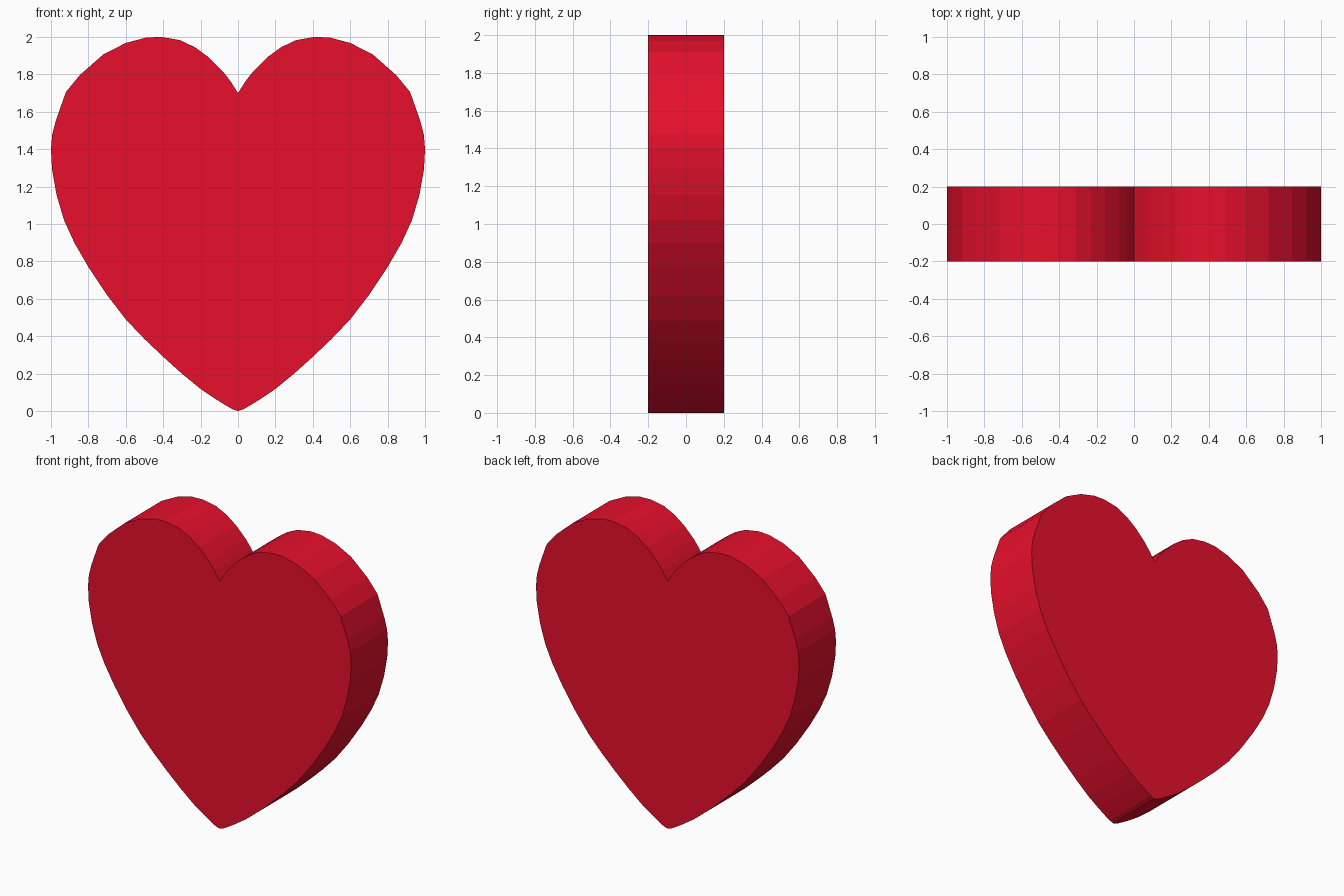
import bpy, bmesh

if "Cube" in bpy.data.objects:
    bpy.data.objects.remove(bpy.data.objects["Cube"])

# Right half of the heart outline (x, z), from the top notch to the bottom tip
HALF = [
    (0.0, 1.70), (0.04, 1.763), (0.08, 1.815), (0.155, 1.89), (0.23, 1.945),
    (0.31, 1.983), (0.41, 2.0), (0.49, 1.997), (0.60, 1.968), (0.72, 1.907),
    (0.845, 1.797), (0.92, 1.706), (0.973, 1.556), (0.993, 1.48), (1.0, 1.40),
    (0.994, 1.29), (0.97, 1.155), (0.93, 1.02), (0.875, 0.90), (0.80, 0.77),
    (0.70, 0.62), (0.60, 0.49), (0.50, 0.385), (0.40, 0.29), (0.30, 0.20),
    (0.20, 0.118), (0.12, 0.064), (0.065, 0.03), (0.03, 0.01), (0.0, 0.0),
]
DEPTH = 0.4

# Mirror the half outline, fill it and extrude it front to back
outline = HALF + [(-x, z) for x, z in reversed(HALF[1:-1])]
bm = bmesh.new()
front = bm.faces.new([bm.verts.new((x, -DEPTH / 2, z)) for x, z in outline])
extruded = bmesh.ops.extrude_face_region(bm, geom=[front], use_keep_orig=True)
back_verts = [g for g in extruded["geom"] if isinstance(g, bmesh.types.BMVert)]
bmesh.ops.translate(bm, verts=back_verts, vec=(0, DEPTH, 0))
bmesh.ops.recalc_face_normals(bm, faces=bm.faces)
mesh = bpy.data.meshes.new("heart")
bm.to_mesh(mesh)
bm.free()

# Red flat-shaded heart
heart = bpy.data.objects.new("heart", mesh)
bpy.context.collection.objects.link(heart)
red = bpy.data.materials.new("red")
red.diffuse_color = (0.8, 0.005, 0.025, 1)
red.use_nodes = True
red.node_tree.nodes["Principled BSDF"].inputs["Base Color"].default_value = red.diffuse_color
mesh.materials.append(red)
